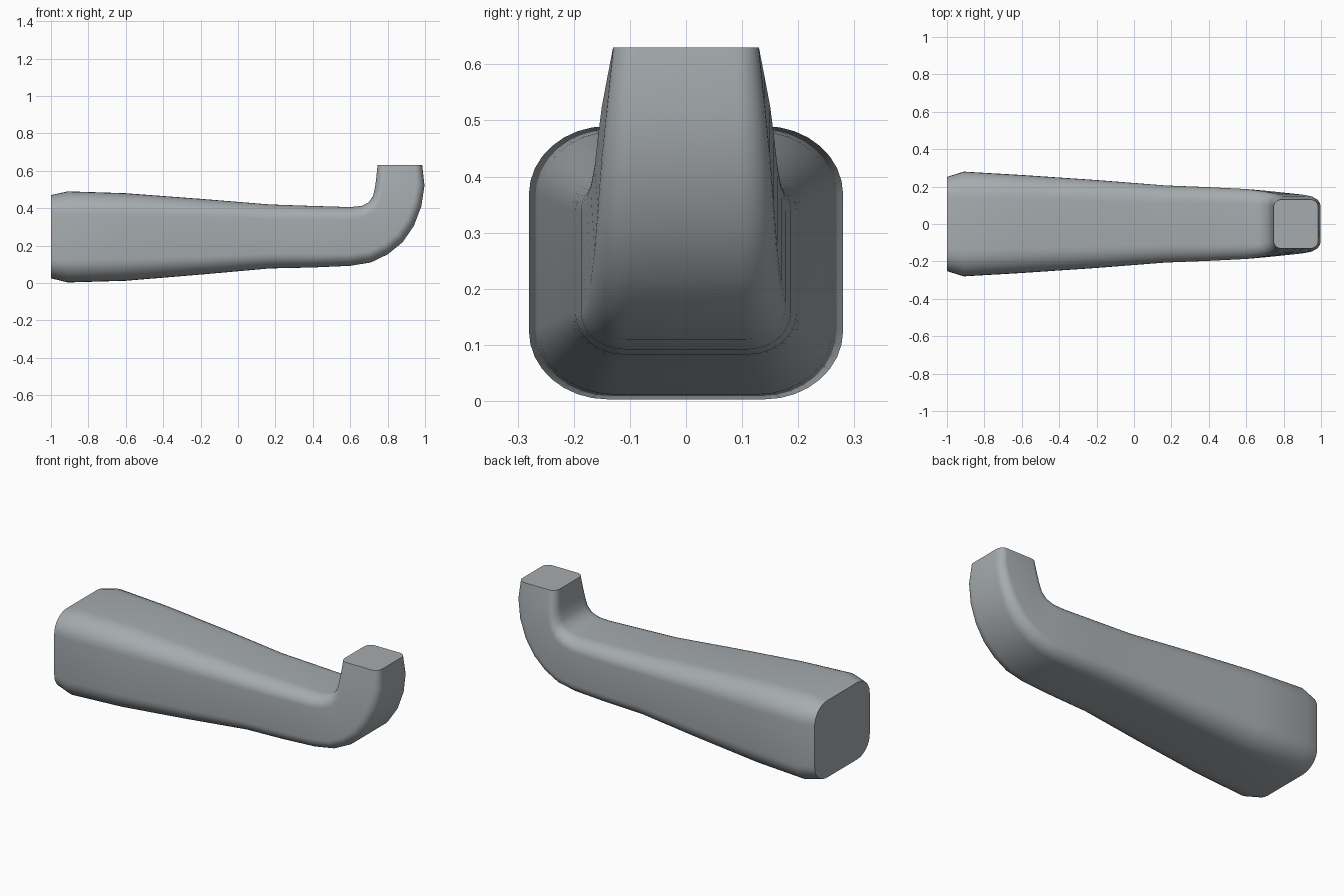
import bpy, bmesh, math
from mathutils import Vector

cube = bpy.data.objects.get("Cube")
if cube:
    bpy.data.objects.remove(cube, do_unlink=True)

# Single grey material
grey = bpy.data.materials.new("satin_grey")
grey.use_nodes = True
colour = (0.38, 0.41, 0.43, 1)
grey.diffuse_color = colour
grey.node_tree.nodes["Principled BSDF"].inputs["Base Color"].default_value = colour

# Stations along the handle: inner x, z, outer x, z, half width, corner ratio
stations = [
    (-1.00, .47, -1.00, .025, .252, .46),
    (-.91, .49, -.91, .003, .28, .5),
    (-.60, .48, -.60, .012, .262, .5),
    (-.20, .45, -.20, .045, .235, .48),
    (.17, .42, .17, .078, .206, .46),
    (.40, .412, .40, .083, .197, .44),
    (.60, .406, .60, .092, .187, .42),
    (.66, .412, .71, .11, .178, .4),
    (.70, .432, .80, .153, .17, .4),
    (.722, .465, .88, .218, .163, .4),
    (.732, .51, .94, .305, .157, .38),
    (.738, .55, .98, .41, .15, .36),
    (.742, .59, .997, .52, .14, .34),
    (.746, .63, .985, .63, .13, .32),
]
CORNER_STEPS = 8


def section(xi, zi, xo, zo, half, ratio):
    """Rounded rectangle spanning the inner and outer edge."""
    inner, outer = Vector((xi, 0, zi)), Vector((xo, 0, zo))
    centre, up = (inner + outer) / 2, (inner - outer) / 2
    points = []
    for quarter, (sy, su) in enumerate([(1, 1), (-1, 1), (-1, -1), (1, -1)]):
        for i in range(CORNER_STEPS + 1):
            a = math.pi / 2 * (quarter + i / CORNER_STEPS)
            v = sy * (1 - ratio) + ratio * math.cos(a)
            u = su * (1 - ratio) + ratio * math.sin(a)
            points.append(centre + up * u + Vector((0, half * v, 0)))
    return points


# Loft the stations and close both ends with flat caps
bm = bmesh.new()
rings = [[bm.verts.new(p) for p in section(*s)] for s in stations]
for a, b in zip(rings, rings[1:]):
    n = len(a)
    for i in range(n):
        j = (i + 1) % n
        bm.faces.new((a[i], a[j], b[j], b[i]))
bm.faces.new(rings[0])
bm.faces.new(rings[-1])
bmesh.ops.recalc_face_normals(bm, faces=bm.faces)

mesh = bpy.data.meshes.new("lever_handle")
bm.to_mesh(mesh)
bm.free()
mesh.materials.append(grey)
handle = bpy.data.objects.new("lever_handle", mesh)
bpy.context.collection.objects.link(handle)

# Smooth the sides, keep the cap edges crisp
bpy.ops.object.select_all(action='DESELECT')
handle.select_set(True)
bpy.context.view_layer.objects.active = handle
bpy.ops.object.shade_smooth_by_angle(angle=math.radians(40))
